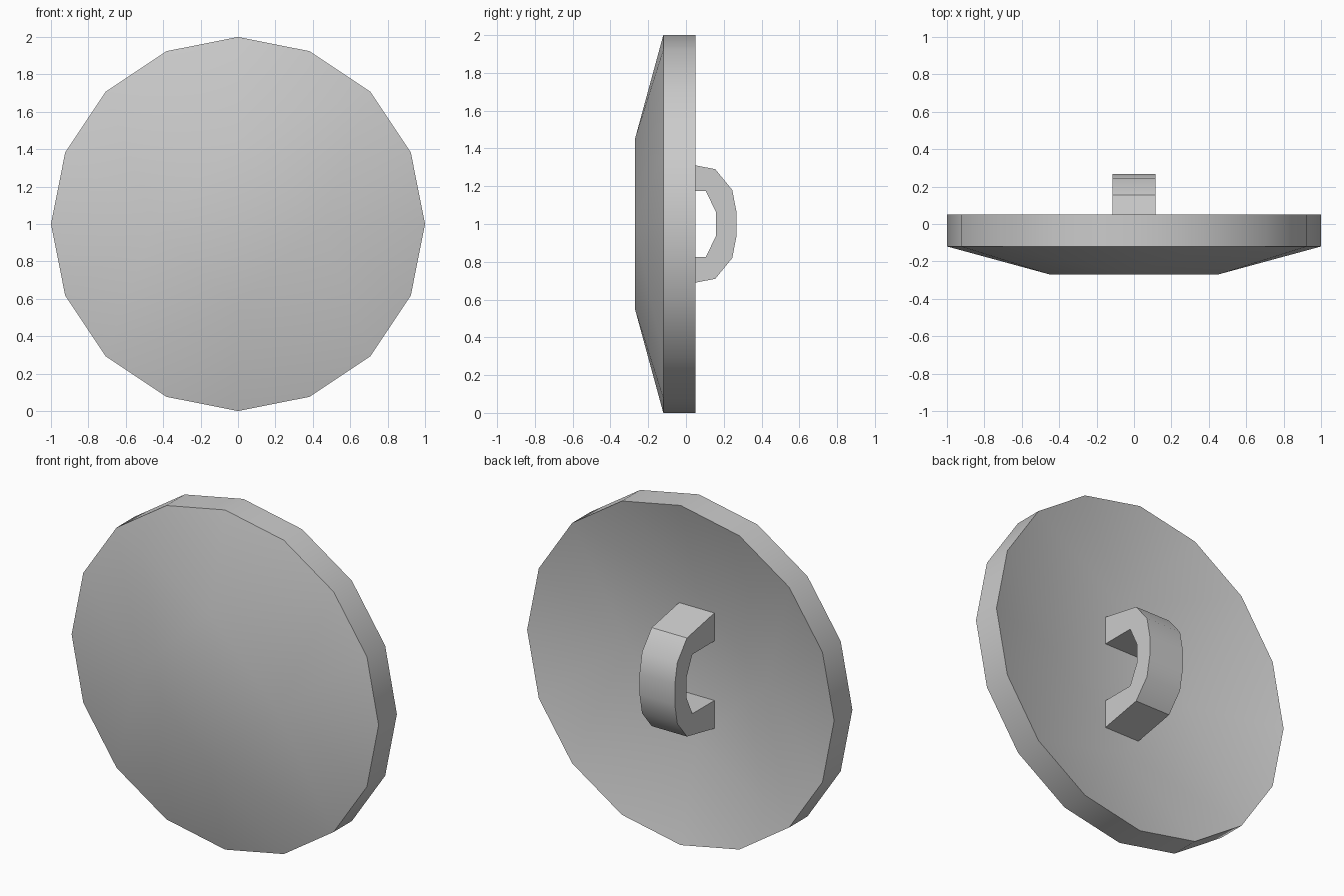
import bpy, bmesh
from math import sin, cos, pi

if "Cube" in bpy.data.objects:
    bpy.data.objects.remove(bpy.data.objects["Cube"])


def finish(name, bm):
    bmesh.ops.recalc_face_normals(bm, faces=bm.faces)
    mesh = bpy.data.meshes.new(name)
    bm.to_mesh(mesh)
    bm.free()
    obj = bpy.data.objects.new(name, mesh)
    bpy.context.collection.objects.link(obj)
    bpy.ops.object.select_all(action='DESELECT')
    obj.select_set(True)
    bpy.context.view_layer.objects.active = obj
    bpy.ops.object.shade_smooth_by_angle(angle=pi / 6)
    return obj


def ring(bm, count, radius, y):
    return [bm.verts.new((radius * cos(2 * pi * i / count), y,
                          1 + radius * sin(2 * pi * i / count)))
            for i in range(count)]


def dish_side(bm, rim_y, centre_y):
    """Sixteen-sided rim sloping to a flat four-cornered centre."""
    rim, centre = ring(bm, 16, 1.0, rim_y), ring(bm, 4, 0.45, centre_y)
    bm.faces.new(centre)
    for q in range(4):
        for k in range(-2, 2):
            bm.faces.new((centre[q], rim[(4 * q + k) % 16], rim[(4 * q + k + 1) % 16]))
        bm.faces.new((centre[q], rim[4 * q + 2], centre[(q + 1) % 4]))
    return rim


# Dished shield body: bulging front, hollow back, plain rim band
bm = bmesh.new()
front = dish_side(bm, -0.12, -0.27)
back = dish_side(bm, 0.05, -0.10)
for i in range(16):
    j = (i + 1) % 16
    bm.faces.new((front[i], front[j], back[j], back[i]))
finish("shield_body", bm)

# Arched hand grip on the back: (y, height above centre), mirrored downwards
outer = [(-0.10, 0.34), (0.155, 0.29), (0.245, 0.18), (0.268, 0.06)]
inner = [(-0.10, 0.175), (0.105, 0.175), (0.16, 0.06)]


def arch(half):
    return half + [(y, -h) for y, h in reversed(half)]


profile = arch(outer) + arch(inner)[::-1]
bm = bmesh.new()
face = bm.faces.new([bm.verts.new((-0.115, y, 1 + h)) for y, h in profile])
ext = bmesh.ops.extrude_face_region(bm, geom=[face], use_keep_orig=True)
bmesh.ops.translate(bm, vec=(0.23, 0, 0),
                    verts=[g for g in ext["geom"] if isinstance(g, bmesh.types.BMVert)])
finish("hand_grip", bm)
